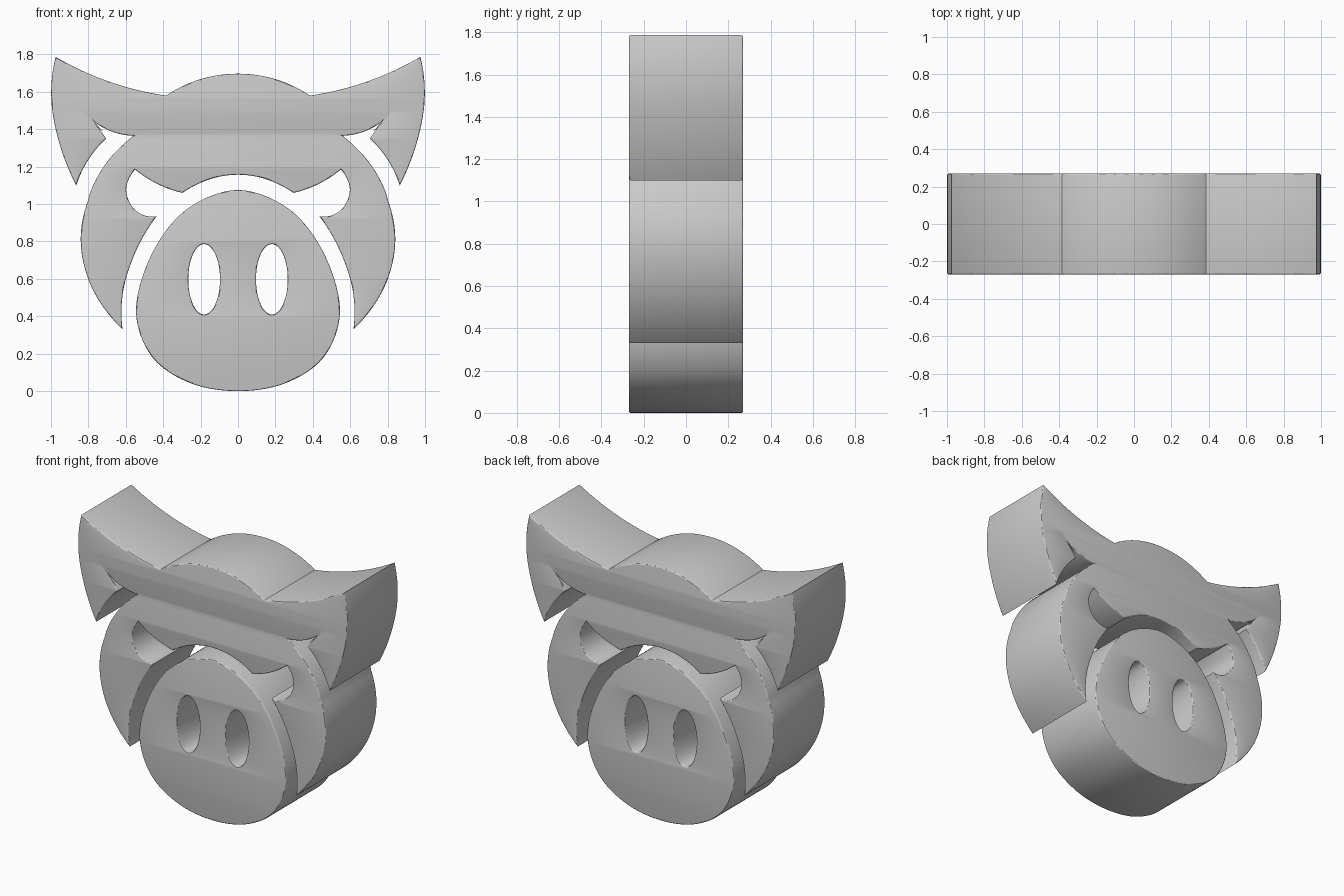
import bpy, bmesh, math
from mathutils import Vector

if "Cube" in bpy.data.objects:
    bpy.data.objects.remove(bpy.data.objects["Cube"])

HALF_DEPTH = 0.27
BEVEL = 0.008


def smooth_run(pts, steps=10):
    """Spline through the points; ends stay sharp unless they lie on x = 0."""
    p = [Vector(q) for q in pts]

    def beyond(a, b, c):
        if a.x == 0:
            return Vector((-b.x, b.y))
        return 3 * a - 3 * b + c if c else 2 * a - b

    first = beyond(p[0], p[1], p[2] if len(p) > 2 else None)
    last = beyond(p[-1], p[-2], p[-3] if len(p) > 2 else None)
    if len(p) == 2:
        steps = 1
    q = [first] + p + [last]
    out = []
    for i in range(1, len(q) - 2):
        a, b, c, d = q[i - 1:i + 3]
        for s in range(steps):
            t = s / steps
            out.append(0.5 * (2 * b + (c - a) * t + (2 * a - 5 * b + 4 * c - d) * t ** 2
                              + (3 * b - a - 3 * c + d) * t ** 3))
    return out


def mirrored_outline(runs):
    """Right half from top centre to bottom centre, mirrored to a closed loop."""
    half = [v for r in runs for v in smooth_run(r)] + [Vector(runs[-1][-1])]
    return half + [Vector((-v.x, v.y)) for v in reversed(half[1:-1])]


def slab(name, loops):
    """Fill the loops (inner ones become holes) and give them rounded-edge depth."""
    cu = bpy.data.curves.new(name, 'CURVE')
    cu.dimensions = '2D'
    cu.fill_mode = 'BOTH'
    cu.extrude = HALF_DEPTH - BEVEL
    cu.bevel_depth = BEVEL
    cu.bevel_resolution = 2
    cu.offset = -BEVEL
    for loop in loops:
        sp = cu.splines.new('POLY')
        sp.points.add(len(loop) - 1)
        for pt, v in zip(sp.points, loop):
            pt.co = (v.x, v.y, 0, 1)
        sp.use_cyclic_u = True
    ob = bpy.data.objects.new(name, cu)
    bpy.context.collection.objects.link(ob)
    ob.rotation_euler.x = math.pi / 2
    bpy.ops.object.select_all(action='DESELECT')
    ob.select_set(True)
    bpy.context.view_layer.objects.active = ob
    bpy.ops.object.convert(target='MESH')
    ob = bpy.context.object
    bm = bmesh.new()
    bm.from_mesh(ob.data)
    bmesh.ops.remove_doubles(bm, verts=bm.verts, dist=0.0002)
    bmesh.ops.recalc_face_normals(bm, faces=bm.faces)
    bm.to_mesh(ob.data)
    bm.free()
    bpy.ops.object.shade_smooth_by_angle(angle=math.radians(30))
    return ob


# Head with ears and cheeks
slab("head", [mirrored_outline([
    [(0, 1.697), (0.20, 1.668), (0.385, 1.58)],                       # forehead
    [(0.385, 1.58), (0.69, 1.655), (0.975, 1.787)],                   # ear top
    [(0.975, 1.787), (0.998, 1.56), (0.955, 1.325), (0.865, 1.10)],   # ear outside
    [(0.865, 1.10), (0.80, 1.237), (0.705, 1.35)],                    # ear inside
    [(0.705, 1.35), (0.765, 1.43), (0.835, 1.503)],                   # ear fold
    [(0.835, 1.503), (0.71, 1.403), (0.56, 1.365)],
    [(0.56, 1.365), (0.68, 1.25), (0.76, 1.13), (0.803, 1.015)],      # temple
    [(0.803, 1.015), (0.84, 0.78), (0.775, 0.54), (0.617, 0.33)],     # cheek
    [(0.617, 0.33), (0.613, 0.54), (0.545, 0.75), (0.435, 0.935)],
    [(0.435, 0.935), (0.515, 0.945), (0.575, 1.0), (0.597, 1.09), (0.55, 1.185)],  # eye
    [(0.55, 1.185), (0.43, 1.107), (0.297, 1.06)],                    # brow
    [(0.297, 1.06), (0.15, 1.133), (0, 1.157)],
])])

# Snout with two nostril holes
nostrils = [[Vector((side * 0.181 + 0.085 * math.cos(a), 0.598 + 0.188 * math.sin(a)))
             for a in (math.tau * i / 48 for i in range(48))] for side in (-1, 1)]
slab("snout", [mirrored_outline([
    [(0, 1.075), (0.27, 0.975), (0.455, 0.745), (0.545, 0.44),
     (0.465, 0.19), (0.26, 0.045), (0, 0.0)],
])] + nostrils)
